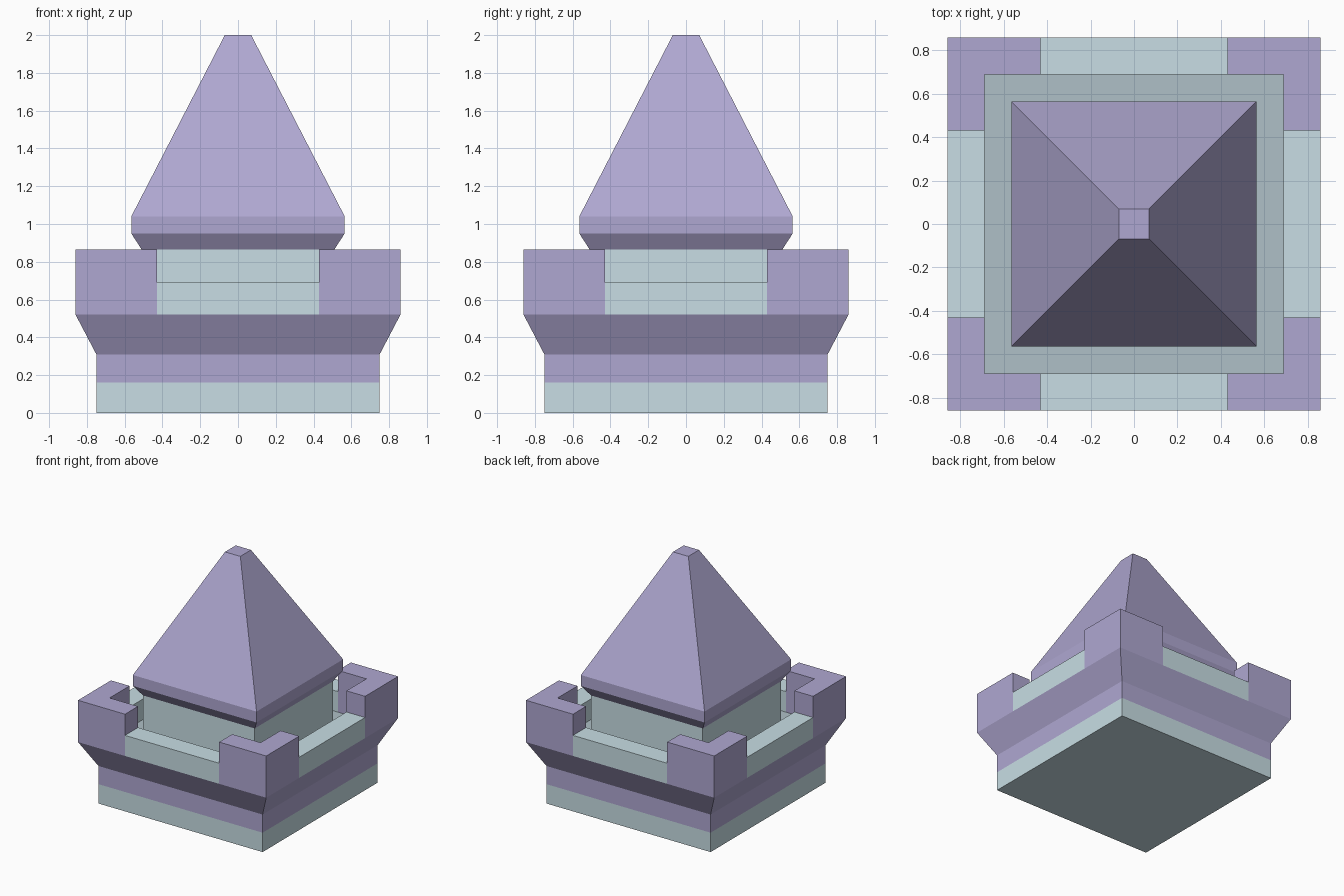
import bpy, bmesh
from math import radians
from mathutils import Matrix

if "Cube" in bpy.data.objects:
    bpy.data.objects.remove(bpy.data.objects["Cube"])


def material(name, rgb):
    m = bpy.data.materials.new(name)
    m.diffuse_color = (*rgb, 1)
    m.use_nodes = True
    m.node_tree.nodes["Principled BSDF"].inputs["Base Color"].default_value = m.diffuse_color
    return m


PURPLE = material("purple", (0.43, 0.39, 0.64))
TEAL = material("teal", (0.58, 0.73, 0.78))
FLOOR = material("floor_teal", (0.43, 0.53, 0.57))


def finish(bm, name, mats):
    me = bpy.data.meshes.new(name)
    bm.to_mesh(me)
    bm.free()
    for m in mats:
        me.materials.append(m)
    ob = bpy.data.objects.new(name, me)
    bpy.context.collection.objects.link(ob)
    return ob


def square_loft(name, profile, mats, slots=None, bottom=False, top=False):
    """Square rings given as (half width, z), joined from first to last."""
    bm = bmesh.new()
    rings = [[bm.verts.new((sx * r, sy * r, z))
              for sx, sy in ((-1, -1), (1, -1), (1, 1), (-1, 1))]
             for r, z in profile]
    for k, (a, b) in enumerate(zip(rings, rings[1:])):
        for i in range(4):
            j = (i + 1) % 4
            f = bm.faces.new((a[i], a[j], b[j], b[i]))
            f.material_index = slots[k] if slots else 0
    if bottom:
        bm.faces.new(rings[0][::-1])
    if top:
        bm.faces.new(rings[-1])
    return finish(bm, name, mats)


def prism(name, outline, z0, z1, mat, turn, skip=()):
    """Upright prism standing on the base, turned about the centre."""
    bm = bmesh.new()
    lo = [bm.verts.new((x, y, z0)) for x, y in outline]
    hi = [bm.verts.new((x, y, z1)) for x, y in outline]
    n = len(outline)
    for i in range(n):
        if i not in skip:
            j = (i + 1) % n
            bm.faces.new((lo[i], lo[j], hi[j], hi[i]))
    bm.faces.new(hi)
    bm.transform(Matrix.Rotation(radians(turn), 4, 'Z'))
    return finish(bm, name, [mat])


OUT, INN, GAP = 0.86, 0.69, 0.43   # parapet outer, inner, opening half widths
DECK, LOW, HIGH = 0.52, 0.69, 0.865

# Two-tone plinth flaring out to the parapet
square_loft("base", [(0.75, 0), (0.75, 0.16), (0.75, 0.31), (OUT, DECK)],
            [TEAL, PURPLE], slots=[0, 1, 1], bottom=True)

# Walkway, tower and roof
square_loft("walkway", [(INN, DECK), (0.51, DECK)], [FLOOR])
square_loft("tower", [(0.51, DECK), (0.51, HIGH)], [TEAL])
square_loft("roof", [(0.51, HIGH), (0.565, 0.95), (0.565, 1.04), (0.07, 2.0)],
            [PURPLE], top=True)

# Parapet: tall L-shaped corners with low walls between them
corner = [(OUT, GAP), (OUT, OUT), (GAP, OUT), (GAP, INN), (INN, INN), (INN, GAP)]
wall = [(INN, -GAP), (OUT, -GAP), (OUT, GAP), (INN, GAP)]
for k in range(4):
    prism(f"parapet_corner_{k + 1}", corner, DECK, HIGH, PURPLE, 90 * k)
    prism(f"parapet_wall_{k + 1}", wall, DECK, LOW, TEAL, 90 * k, skip=(0, 2))
